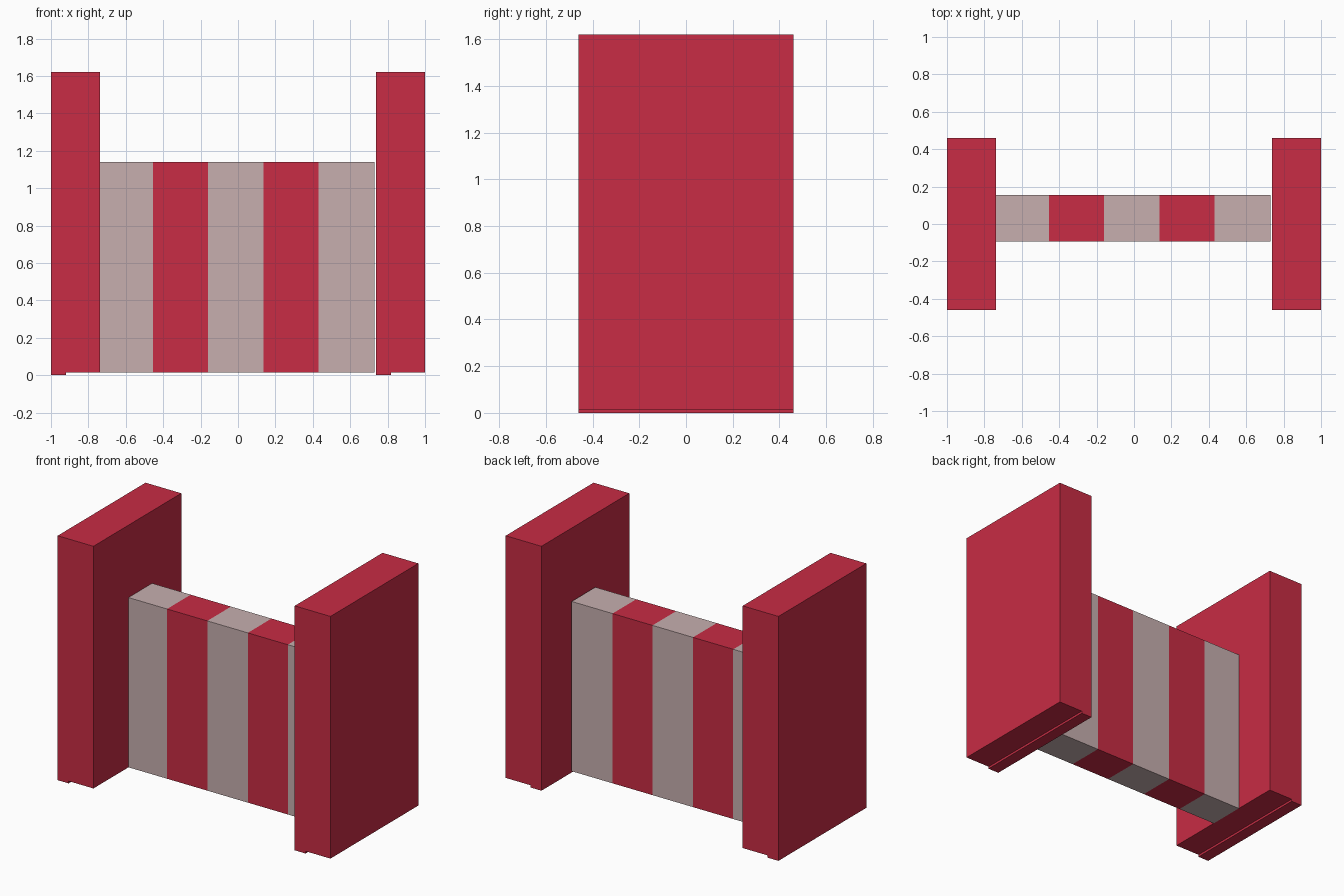
import bpy, bmesh

if "Cube" in bpy.data.objects:
    bpy.data.objects.remove(bpy.data.objects["Cube"])


def material(name, rgb):
    m = bpy.data.materials.new(name)
    m.diffuse_color = (*rgb, 1.0)
    m.use_nodes = True
    m.node_tree.nodes["Principled BSDF"].inputs["Base Color"].default_value = m.diffuse_color
    return m


RED = material("red", (0.578, 0.025, 0.058))
BEIGE = material("dusty beige", (0.571, 0.43, 0.43))


def extrude_profile(name, profile, y0, y1, mats):
    """Extrude an x-z outline along y into a closed solid."""
    bm = bmesh.new()
    face = bm.faces.new([bm.verts.new((x, y0, z)) for x, z in profile])
    new = bmesh.ops.extrude_face_region(bm, geom=[face])["geom"]
    verts = [v for v in new if isinstance(v, bmesh.types.BMVert)]
    bmesh.ops.translate(bm, verts=verts, vec=(0, y1 - y0, 0))
    bmesh.ops.recalc_face_normals(bm, faces=bm.faces)
    mesh = bpy.data.meshes.new(name)
    bm.to_mesh(mesh)
    bm.free()
    for m in mats:
        mesh.materials.append(m)
    obj = bpy.data.objects.new(name, mesh)
    bpy.context.collection.objects.link(obj)
    return obj


# End slabs, each with a thin foot strip along its left bottom edge
W, FOOT, H = 0.262, 0.08, 1.62
for name, x in (("left_end_slab", -1.0), ("right_end_slab", 1.0 - W)):
    outline = [(x, 0), (x + FOOT, 0), (x + FOOT, 0.015),
               (x + W, 0.015), (x + W, H), (x, H)]
    extrude_profile(name, outline, -0.46, 0.46, [RED])

# Striped middle panel, cut into five vertical bands
panel = extrude_profile(
    "striped_panel",
    [(-0.738, 0.015), (0.73, 0.015), (0.73, 1.14), (-0.738, 1.14)],
    -0.093, 0.155, [BEIGE, RED])
cuts = [-0.455, -0.16, 0.137, 0.43]
bm = bmesh.new()
bm.from_mesh(panel.data)
for x in cuts:
    bmesh.ops.bisect_plane(bm, geom=bm.verts[:] + bm.edges[:] + bm.faces[:],
                           plane_co=(x, 0, 0), plane_no=(1, 0, 0))
for f in bm.faces:
    band = sum(f.calc_center_median().x > x for x in cuts)
    f.material_index = band % 2
bm.to_mesh(panel.data)
bm.free()
